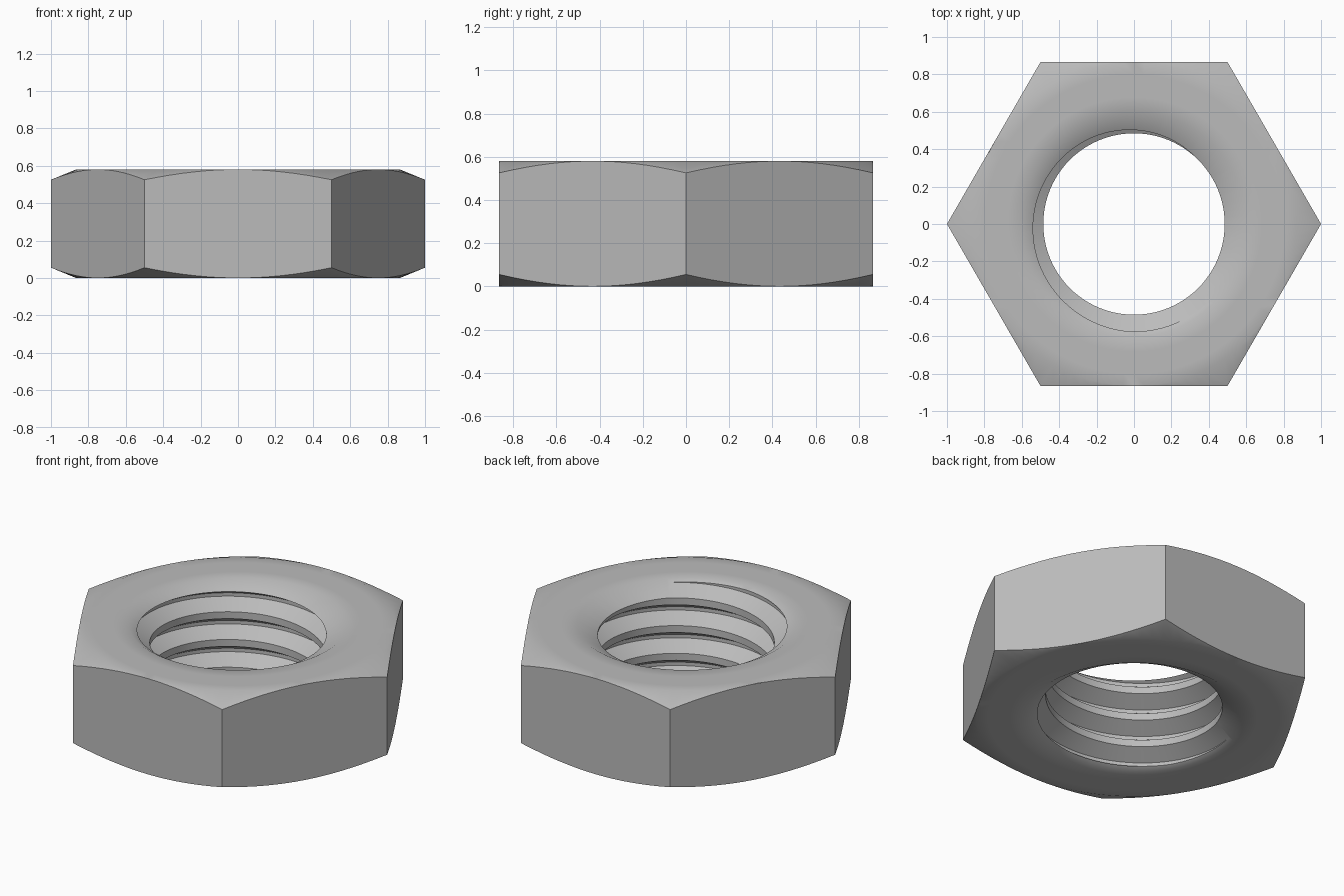
import bpy, bmesh, math

if "Cube" in bpy.data.objects:
    bpy.data.objects.remove(bpy.data.objects["Cube"])

HEIGHT = 0.58
FLAT = math.sqrt(3) / 2      # centre to flat side
MINOR, MAJOR = 0.485, 0.575  # thread radii
PITCH = 0.168
SEG = 96

steel = bpy.data.materials.new("steel grey")
steel.use_nodes = True
GREY = (0.5, 0.5, 0.5, 1)
steel.diffuse_color = GREY
steel.node_tree.nodes["Principled BSDF"].inputs["Base Color"].default_value = GREY


def make_object(name, bm):
    bmesh.ops.recalc_face_normals(bm, faces=bm.faces[:])
    mesh = bpy.data.meshes.new(name)
    bm.to_mesh(mesh)
    bm.free()
    mesh.materials.append(steel)
    obj = bpy.data.objects.new(name, mesh)
    bpy.context.collection.objects.link(obj)
    return obj


def polar(radius, angle, z):
    return (radius * math.cos(angle), radius * math.sin(angle), z)


def ring_body():
    """Revolved ring with chamfered outside and countersunk bore."""
    upper = [(0.44, HEIGHT - 0.09), (0.6, HEIGHT), (0.68, HEIGHT), (0.8, HEIGHT),
             (FLAT, HEIGHT), (1.1, HEIGHT - 0.096)]
    profile = upper + [(r, HEIGHT - z) for r, z in reversed(upper)]
    bm = bmesh.new()
    rings = [[bm.verts.new(polar(r, math.tau * i / SEG, z)) for r, z in profile]
             for i in range(SEG)]
    n = len(profile)
    for i in range(SEG):
        a, b = rings[i], rings[(i + 1) % SEG]
        for j in range(n):
            k = (j + 1) % n
            bm.faces.new((a[j], b[j], b[k], a[k]))
    return make_object("hex_nut", bm)


def hex_prism():
    bm = bmesh.new()
    base = bm.faces.new([bm.verts.new(polar(1, math.tau * i / 6, -0.2)) for i in range(6)])
    top = bmesh.ops.extrude_face_region(bm, geom=[base])["geom"]
    bmesh.ops.translate(bm, vec=(0, 0, HEIGHT + 0.4),
                        verts=[v for v in top if isinstance(v, bmesh.types.BMVert)])
    return make_object("hex_cutter", bm)


def thread_cutter():
    """Right-handed screw whose grooves cut the internal thread."""
    # one pitch: flat crest, flank, flat root, flank
    tooth = [(MINOR, 0), (MINOR, 0.25), (MAJOR, 0.5625), (MAJOR, 0.6875)]
    turns = 9
    phase = HEIGHT - 0.014 - PITCH * (0.625 + 290 / 360) - 6 * PITCH
    count = 4 * turns
    bm = bmesh.new()
    cols = []
    for i in range(SEG):
        col = []
        for j in range(count + (4 if i == 0 else 0)):
            r, t = tooth[j % 4]
            z = phase + PITCH * (j // 4 + t + i / SEG)
            col.append(bm.verts.new(polar(r, math.tau * i / SEG, z)))
        cols.append(col)
    for i in range(SEG):
        a = cols[i]
        b = cols[i + 1] if i + 1 < SEG else cols[0][4:]
        for j in range(count - 1):
            bm.faces.new((a[j], b[j], b[j + 1], a[j + 1]))
    # close both ends with a fan to the axis
    for start, z in ((0, phase), (count - 1, phase + PITCH * turns)):
        hub = bm.verts.new((0, 0, z))
        loop = [c[start] for c in cols] + [cols[0][start + k] for k in (4, 3, 2, 1)]
        for k, v in enumerate(loop):
            bm.faces.new((hub, v, loop[(k + 1) % len(loop)]))
    return make_object("thread_cutter", bm)


# Cut the ring to a hexagon, then cut the thread
nut = ring_body()
bpy.context.view_layer.objects.active = nut
nut.select_set(True)
for operation, cutter in (("INTERSECT", hex_prism()), ("DIFFERENCE", thread_cutter())):
    cutter.hide_render = True
    mod = nut.modifiers.new(operation.lower(), "BOOLEAN")
    mod.operation = operation
    mod.solver = "EXACT"
    mod.object = cutter
    bpy.ops.object.modifier_apply(modifier=mod.name)
    bpy.data.objects.remove(cutter)

bpy.ops.object.shade_smooth_by_angle(angle=math.radians(35))
